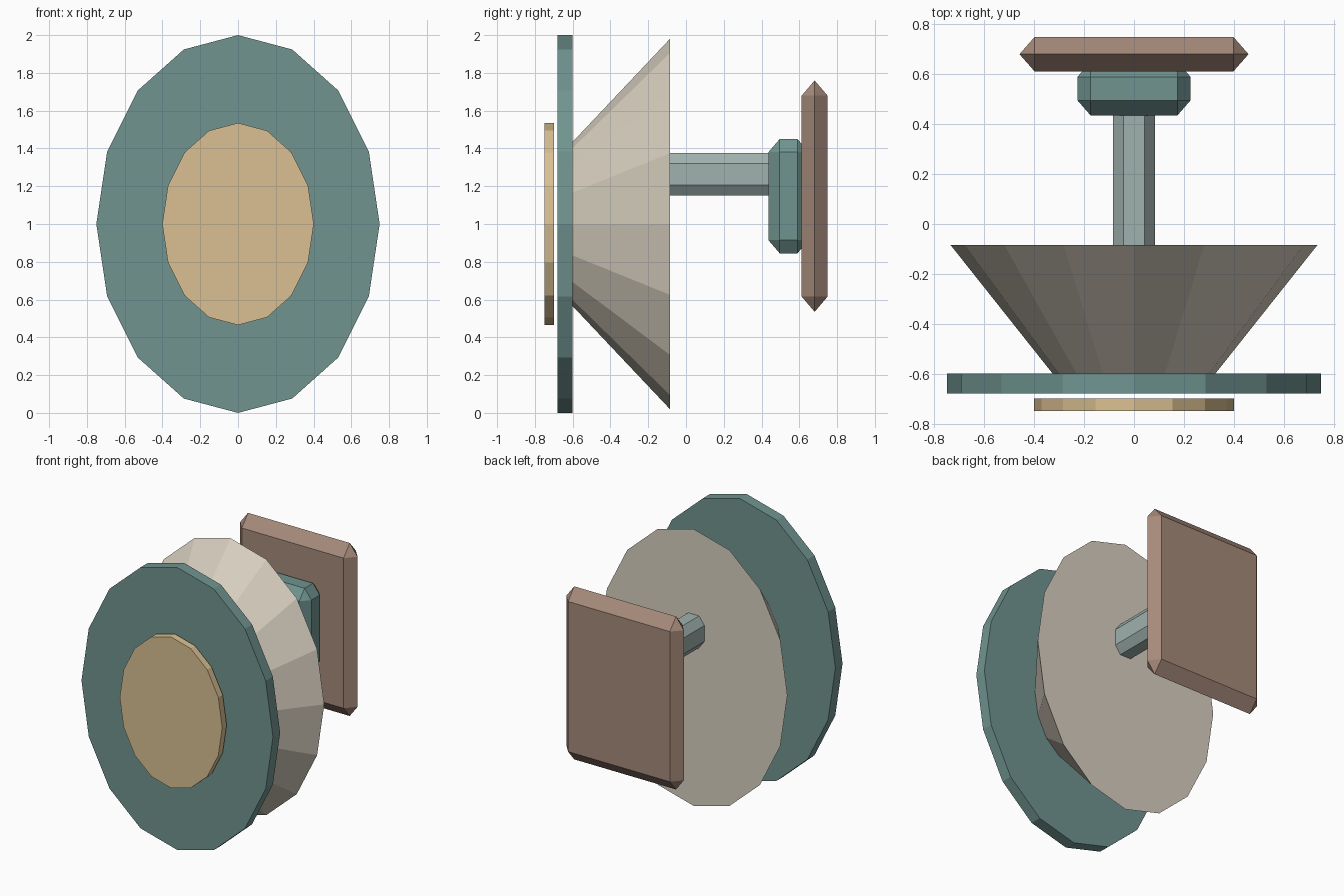
import bpy, bmesh, math
from mathutils import Matrix
from itertools import product

if "Cube" in bpy.data.objects:
    bpy.data.objects.remove(bpy.data.objects["Cube"])

SQUASH = 0.75  # every part is narrower in x than in z


def material(name, rgb):
    m = bpy.data.materials.new(name)
    lin = [((c / 255 + 0.055) / 1.055) ** 2.4 for c in rgb]
    m.diffuse_color = (*lin, 1)
    m.use_nodes = True
    m.node_tree.nodes["Principled BSDF"].inputs["Base Color"].default_value = m.diffuse_color
    return m


def finish(bm, name, mat):
    bmesh.ops.recalc_face_normals(bm, faces=bm.faces[:])
    me = bpy.data.meshes.new(name)
    bm.to_mesh(me)
    bm.free()
    me.materials.append(mat)
    ob = bpy.data.objects.new(name, me)
    bpy.context.collection.objects.link(ob)
    return ob


def disc(name, y0, y1, r0, r1, mat, z=1.0):
    """16-sided oval frustum along y: radius r0 at y0, r1 at y1."""
    bm = bmesh.new()
    xf = (Matrix.Translation((0, (y0 + y1) / 2, z))
          @ Matrix.Diagonal((SQUASH, 1, 1, 1))
          @ Matrix.Rotation(math.pi / 2, 4, 'X'))
    bmesh.ops.create_cone(bm, cap_ends=True, segments=16, radius1=r1,
                          radius2=r0, depth=y1 - y0, matrix=xf)
    return finish(bm, name, mat)


def chamfered_box(name, y0, y1, z0, z1, cut_y, cut_z, mat):
    """Box with all edges chamfered; x sizes follow z by SQUASH."""
    hz, hy = (z1 - z0) / 2, (y1 - y0) / 2
    half = (hz * SQUASH, hy, hz)
    cut = (cut_z * SQUASH, cut_y, cut_z)
    centre = (0, (y0 + y1) / 2, (z0 + z1) / 2)
    bm = bmesh.new()
    for outer in range(3):
        for s in product((-1, 1), repeat=3):
            bm.verts.new([centre[i] + s[i] * (half[i] - (0 if i == outer else cut[i]))
                          for i in range(3)])
    bmesh.ops.remove_doubles(bm, verts=bm.verts[:], dist=1e-4)
    bmesh.ops.convex_hull(bm, input=bm.verts[:])
    bmesh.ops.dissolve_limit(bm, angle_limit=0.02, verts=bm.verts[:], edges=bm.edges[:])
    return finish(bm, name, mat)


teal = material("teal", (112, 148, 144))
tan = material("tan", (218, 192, 146))
cream = material("cream", (216, 208, 192))
pale = material("pale_grey_green", (160, 178, 174))
brown = material("brown", (166, 138, 122))

# Round front: floating centre disc, large rim disc, flaring cone
disc("centre_disc", -0.75, -0.70, 0.535, 0.535, tan)
disc("rim_disc", -0.68, -0.60, 1.0, 1.0, teal)
disc("flared_cone", -0.60, -0.085, 0.435, 0.98, cream)

# Stem, mounting block and back plate
chamfered_box("stem", -0.20, 0.54, 1.15, 1.376, 0.06, 0.0565, pale)
chamfered_box("mounting_block", 0.436, 0.65, 0.845, 1.45, 0.06, 0.07, teal)
chamfered_box("back_plate", 0.612, 0.75, 0.535, 1.76, 0.069, 0.081, brown)
